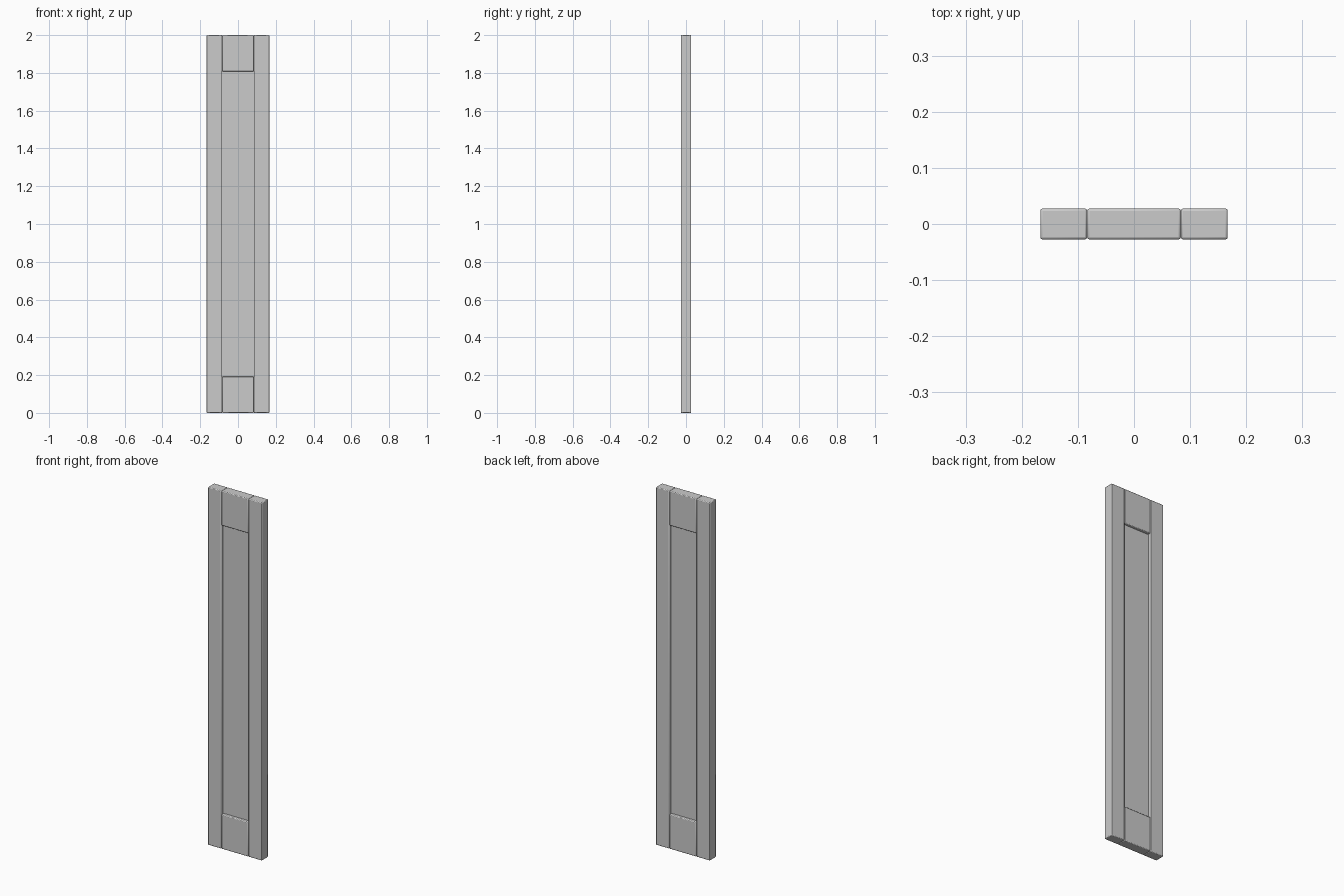
import bpy

if "Cube" in bpy.data.objects:
    bpy.data.objects.remove(bpy.data.objects["Cube"])

HALF_W, HALF_T, HEIGHT = 0.167, 0.0275, 2.0
INNER_X, RAIL_H = 0.0835, 0.193


def board(name, x0, x1, half_t, z0, z1, bevel=0.004):
    """Rectangular board with softly eased edges."""
    bpy.ops.mesh.primitive_cube_add(size=1, location=((x0 + x1) / 2, 0, (z0 + z1) / 2))
    ob = bpy.context.object
    ob.name = name
    ob.scale = (x1 - x0, 2 * half_t, z1 - z0)
    bpy.ops.object.transform_apply(location=False, rotation=False, scale=True)
    if bevel:
        mod = ob.modifiers.new("eased_edges", "BEVEL")
        mod.width = bevel
        mod.segments = 2
        bpy.ops.object.shade_smooth_by_angle()
    return ob


# Upright stiles on both sides
board("left_stile", -HALF_W, -INNER_X, HALF_T, 0, HEIGHT)
board("right_stile", INNER_X, HALF_W, HALF_T, 0, HEIGHT)

# Short rails between the stiles
board("bottom_rail", -INNER_X, INNER_X, HALF_T, 0, RAIL_H)
board("top_rail", -INNER_X, INNER_X, HALF_T, HEIGHT - RAIL_H, HEIGHT)

# Thin recessed panel filling the frame
board("centre_panel", -INNER_X, INNER_X, 0.011, RAIL_H, HEIGHT - RAIL_H, bevel=0)
